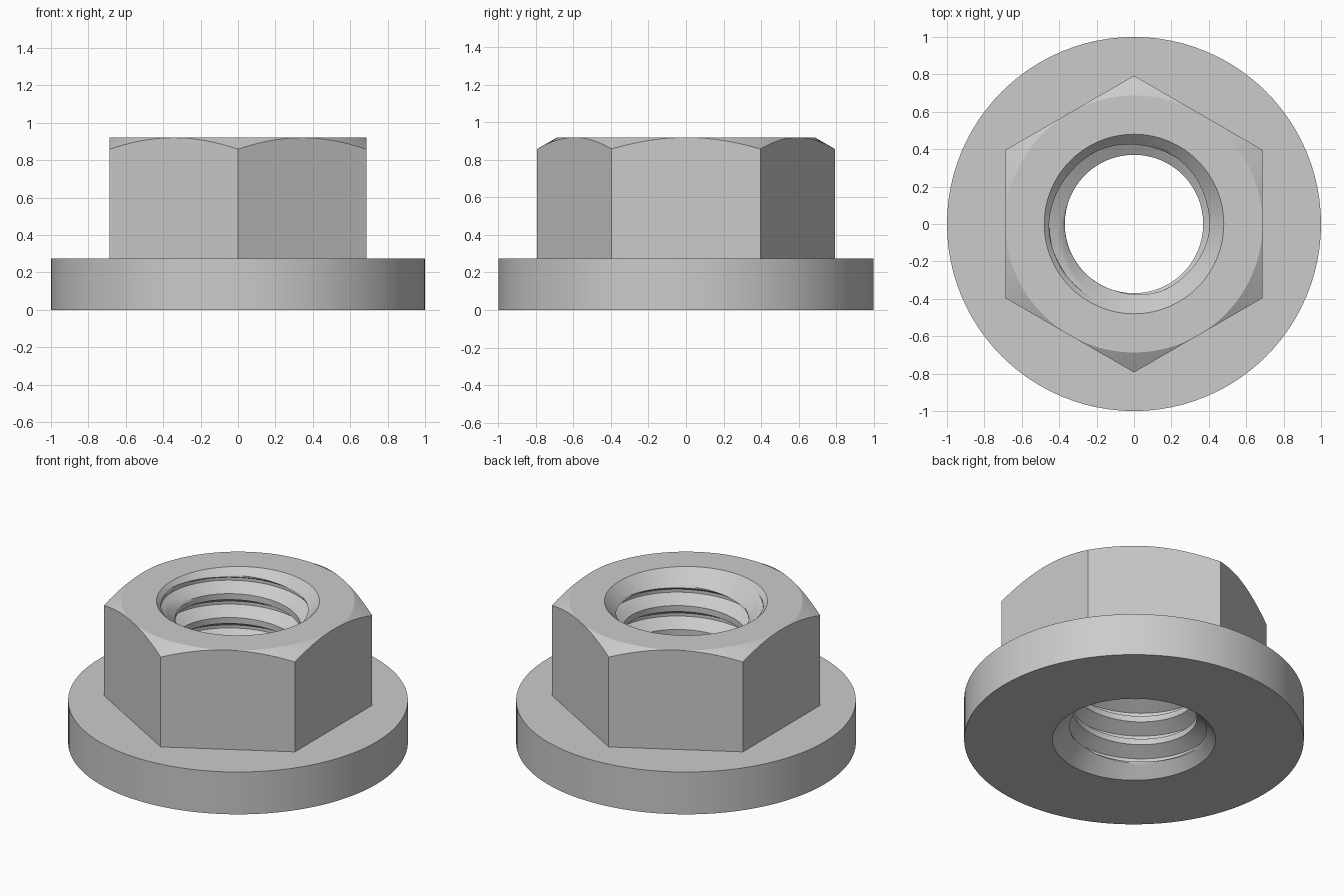
import bpy
import bmesh
from math import cos, pi, radians, tan

cube = bpy.data.objects.get("Cube")
if cube:
    bpy.data.objects.remove(cube, do_unlink=True)

COLUMNS = 96
HEIGHT = 0.92
FLANGE_HEIGHT = 0.275
APOTHEM = 0.687          # centre to hexagon flat
MOUTH = 0.48             # bore countersink radius
MINOR = 0.37             # thread crest radius
PITCH = 0.155
STEPS = 16               # rows per thread turn
PHASE = 0.52


def hex_radius(angle):
    """Distance from the axis to the hexagon, with flats facing +x and -x."""
    offset = (angle + pi / 6) % (pi / 3) - pi / 6
    return APOTHEM / cos(offset)


def thread_radius(step):
    """60 degree thread: flat crest, flank, flat root, flank."""
    step %= STEPS
    depth = max(0, min(step - 4, 5, STEPS - step))
    return MINOR + depth * PITCH / STEPS / tan(radians(30))


def section(angle):
    """Closed radial section (radius, height) at one angle."""
    corner = hex_radius(angle)
    shoulder = HEIGHT - (corner - APOTHEM) * tan(radians(30))
    points = [
        (MOUTH, HEIGHT), (APOTHEM, HEIGHT),        # top face
        (corner, shoulder), (corner, FLANGE_HEIGHT),  # hexagon side
        (1, FLANGE_HEIGHT), (1, 0), (MOUTH, 0),    # flange
    ]
    # Threaded bore, countersunk at both ends
    turns = int(HEIGHT / PITCH) + 2
    for step in range(-2 * STEPS, turns * STEPS):
        z = PITCH * (step / STEPS + angle / (2 * pi) + PHASE)
        z = max(0, min(HEIGHT, z))
        countersink = MOUTH - min(z, HEIGHT - z)
        points.append((max(thread_radius(step), countersink), z))
    return points


# Sweep the changing section round the axis
bm = bmesh.new()
columns = []
for i in range(COLUMNS + 1):
    angle = 2 * pi * i / COLUMNS
    direction = (cos(angle), cos(angle - pi / 2))
    columns.append([bm.verts.new((r * direction[0], r * direction[1], z))
                    for r, z in section(angle)])
for left, right in zip(columns, columns[1:]):
    for j in range(len(left) - 1):
        bm.faces.new((left[j], left[j + 1], right[j + 1], right[j]))
bmesh.ops.remove_doubles(bm, verts=bm.verts, dist=0.0001)
bmesh.ops.recalc_face_normals(bm, faces=bm.faces)

mesh = bpy.data.meshes.new("flanged_hex_nut")
bm.to_mesh(mesh)
bm.free()
nut = bpy.data.objects.new("flanged_hex_nut", mesh)
bpy.context.collection.objects.link(nut)

# Plain grey metal
steel = bpy.data.materials.new("light_grey")
steel.use_nodes = True
grey = (0.6, 0.6, 0.6, 1)
steel.diffuse_color = grey
steel.node_tree.nodes["Principled BSDF"].inputs["Base Color"].default_value = grey
mesh.materials.append(steel)

bpy.ops.object.select_all(action="DESELECT")
nut.select_set(True)
bpy.context.view_layer.objects.active = nut
bpy.ops.object.shade_smooth_by_angle(angle=radians(25))
